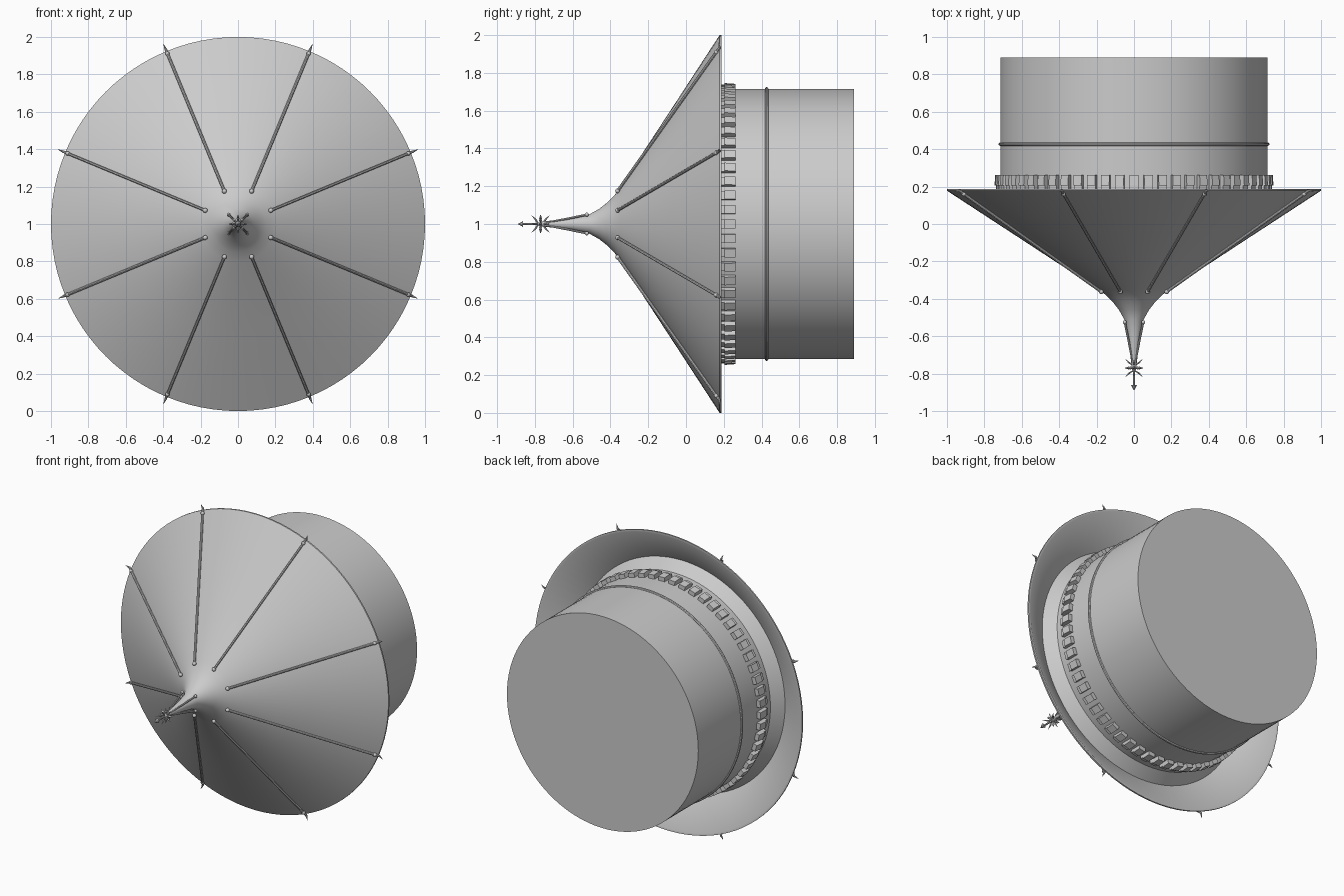
import bpy, bmesh, math
from mathutils import Vector

cube = bpy.data.objects.get("Cube")
if cube:
    bpy.data.objects.remove(cube, do_unlink=True)

stone = bpy.data.materials.new("plain grey")
stone.use_nodes = True
GREY = (0.6, 0.6, 0.6, 1)
stone.diffuse_color = GREY
stone.node_tree.nodes["Principled BSDF"].inputs["Base Color"].default_value = GREY


def at(r, a, y):
    """Point at radius r and angle a around the lying axis."""
    return Vector((r * math.cos(a), y, 1 + r * math.sin(a)))


def finish(bm, name, smooth=True):
    bmesh.ops.recalc_face_normals(bm, faces=bm.faces)
    mesh = bpy.data.meshes.new(name)
    bm.to_mesh(mesh)
    bm.free()
    mesh.materials.append(stone)
    ob = bpy.data.objects.new(name, mesh)
    bpy.context.collection.objects.link(ob)
    if smooth:
        bpy.ops.object.select_all(action="DESELECT")
        ob.select_set(True)
        bpy.context.view_layer.objects.active = ob
        bpy.ops.object.shade_smooth_by_angle(angle=math.radians(35))
    return ob


def lathe(name, profile, steps=96, closed=False):
    """Spin a list of (radius, y) around the axis."""
    bm = bmesh.new()
    verts = [bm.verts.new(at(r, 0, y)) for r, y in profile]
    pairs = list(zip(verts, verts[1:]))
    if closed:
        pairs.append((verts[-1], verts[0]))
    edges = [bm.edges.new(p) for p in pairs]
    bmesh.ops.spin(bm, geom=verts + edges, cent=(0, 0, 1), axis=(0, 1, 0),
                   angle=math.tau, steps=steps, use_duplicate=False)
    bmesh.ops.remove_doubles(bm, verts=bm.verts, dist=0.0004)
    return finish(bm, name)


def rod(bm, p, q, r1, r2, sides=8):
    """Tapered rod from p to q."""
    d = q - p
    new = bmesh.ops.create_cone(bm, cap_ends=True, segments=sides, radius1=r1,
                                radius2=r2, depth=d.length)["verts"]
    turn = Vector((0, 0, 1)).rotation_difference(d)
    for v in new:
        v.co = turn @ v.co + (p + q) / 2


def ball(bm, p, r):
    new = bmesh.ops.create_icosphere(bm, subdivisions=2, radius=r)["verts"]
    bmesh.ops.translate(bm, verts=new, vec=p)


# Flared conical roof with a hollow underside
lathe("roof", [(0, -0.8), (0.01, -0.78), (0.02, -0.7), (0.035, -0.6),
               (0.052, -0.51), (0.08, -0.46), (0.115, -0.415), (0.15, -0.38),
               (0.2, -0.345), (0.6, -0.083), (1, 0.178), (1, 0.188),
               (0.985, 0.188), (0.775, 0.05), (0.715, 0.12), (0, 0.12)])

# Drum and its moulding
lathe("drum", [(0, 0.05), (0.715, 0.05), (0.715, 0.89), (0, 0.89)])
ring = [(0.716 + 0.009 * math.cos(k * math.tau / 8),
         0.427 + 0.009 * math.sin(k * math.tau / 8)) for k in range(8)]
lathe("drum_ring", ring, closed=True)

# Stepped brackets under the eaves
bm = bmesh.new()
COUNT = 60
steps = [(0.70, 0.18), (0.738, 0.18), (0.738, 0.205), (0.746, 0.205),
         (0.742, 0.262), (0.70, 0.262)]
for i in range(COUNT):
    a = math.tau * i / COUNT
    out, side = Vector((math.cos(a), 0, math.sin(a))), Vector((-math.sin(a), 0, math.cos(a)))
    rows = [[bm.verts.new(out * r + side * s + Vector((0, y, 1))) for r, y in steps]
            for s in (-0.023, 0.023)]
    bm.faces.new(rows[0])
    bm.faces.new(rows[1][::-1])
    for k in range(len(steps)):
        n = (k + 1) % len(steps)
        bm.faces.new((rows[0][k], rows[1][k], rows[1][n], rows[0][n]))
finish(bm, "brackets", smooth=False)

# Long roof ribs with a bead at the top and a hook at the eaves
bm = bmesh.new()
for i in range(8):
    a = math.tau * (i + 0.5) / 8
    top, low = at(0.19, a, -0.362), at(0.985, a, 0.16)
    rod(bm, top, low, 0.008, 0.008)
    ball(bm, top, 0.013)
    ball(bm, low, 0.012)
    bend = at(1.01, a, 0.178)
    rod(bm, low, bend, 0.008, 0.007)
    rod(bm, bend, at(1.04, a, 0.172), 0.007, 0.001)
finish(bm, "roof_ribs")

# Short ribs on the spire
bm = bmesh.new()
for i in range(4):
    a = math.tau * (i + 0.5) / 4
    foot, mid = at(0.07, a, -0.525), at(0.042, a, -0.62)
    ball(bm, foot, 0.011)
    rod(bm, foot, mid, 0.006, 0.006)
    rod(bm, mid, at(0.012, a, -0.74), 0.006, 0.004)
finish(bm, "spire_ribs")

# Finial with an arrow tip, cross arms and curled barbs
bm = bmesh.new()
rod(bm, at(0, 0, -0.72), at(0, 0, -0.87), 0.008, 0.005)
rod(bm, at(0, 0, -0.862), at(0, 0, -0.89), 0.016, 0.0005)
ball(bm, at(0, 0, -0.77), 0.014)
for i in range(8):
    a = math.tau * i / 8
    rod(bm, at(0, a, -0.77), at(0.03, a, -0.77), 0.004, 0.004, 6)
    rod(bm, at(0.026, a, -0.77), at(0.05, a, -0.77), 0.009, 0.0005, 4)
    if i % 2 == 0:
        for way in (-1, 1):
            curl = at(0.024, a, -0.77 + way * 0.026)
            rod(bm, at(0.005, a, -0.77 + way * 0.015), curl, 0.004, 0.005, 6)
            rod(bm, curl, at(0.046, a, -0.77 + way * 0.048), 0.005, 0.0005, 6)
finish(bm, "finial")
